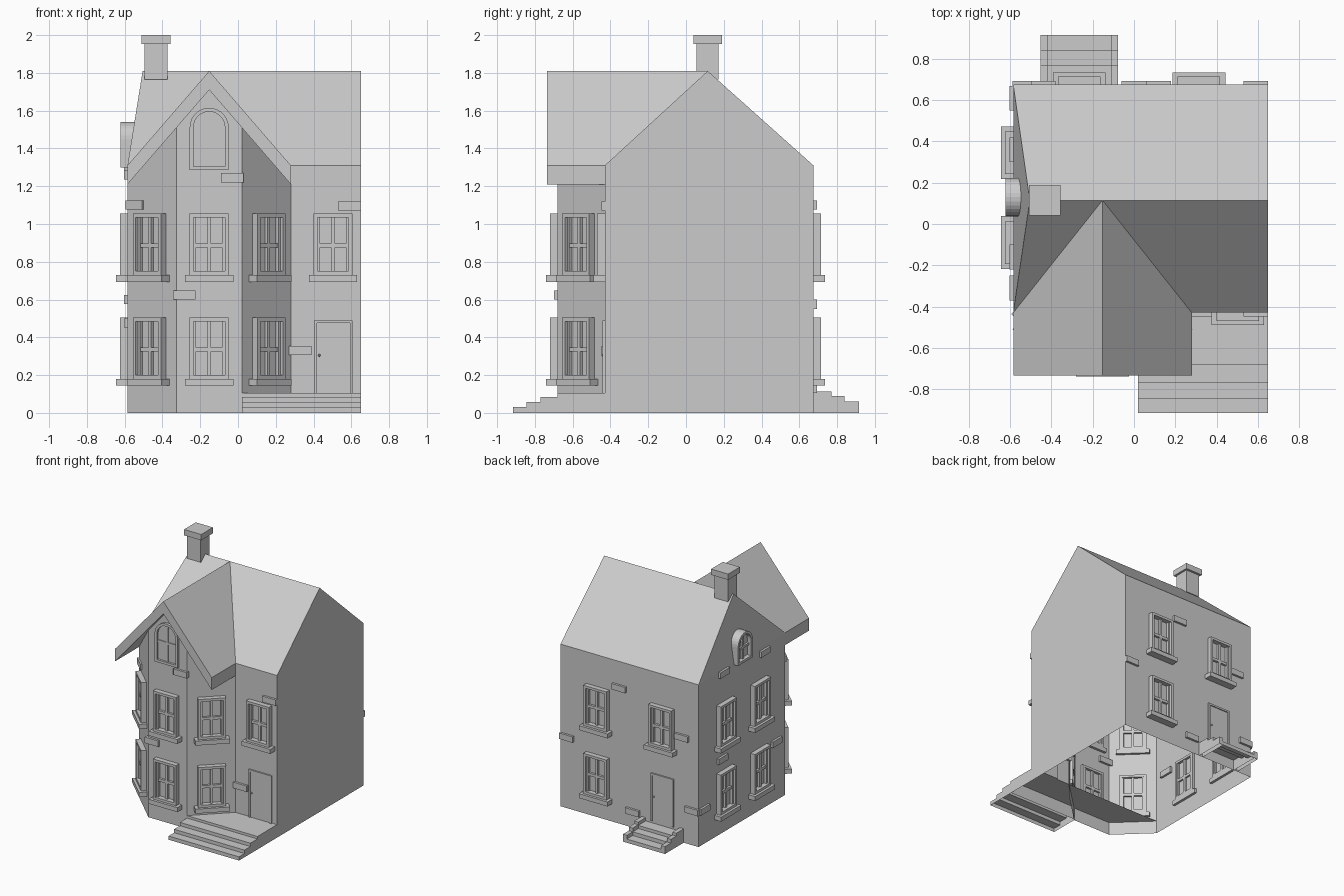
import bpy
import bmesh
from math import atan2, cos, sin, pi
from mathutils import Matrix, Vector

cube = bpy.data.objects.get("Cube")
if cube:
    bpy.data.objects.remove(cube)

grey = bpy.data.materials.new("plain_grey")
grey.use_nodes = True
grey.diffuse_color = (0.6, 0.6, 0.6, 1)
grey.node_tree.nodes["Principled BSDF"].inputs["Base Color"].default_value = (0.6, 0.6, 0.6, 1)

# Main dimensions
L, R, F, B = -0.585, 0.65, -0.43, 0.675
EAVE, RIDGE, RIDGE_Y = 1.31, 1.81, 0.115
LEAN = -0.505
BAY_X, BAY_R, BAY_F, ROOF_F = -0.1525, 0.28, -0.68, -0.735
BAY_HALF, SLAB, FLOOR = 0.1725, 0.1, 0.105
BL, BR = BAY_X - BAY_HALF, BAY_X + BAY_HALF


def finish(name, bm, matrix=None):
    bmesh.ops.remove_doubles(bm, verts=bm.verts, dist=0.0001)
    mesh = bpy.data.meshes.new(name)
    bm.to_mesh(mesh)
    bm.free()
    mesh.materials.append(grey)
    obj = bpy.data.objects.new(name, mesh)
    if matrix:
        obj.matrix_world = matrix
    bpy.context.collection.objects.link(obj)
    return obj


def sheet(name, polygons):
    bm = bmesh.new()
    for poly in polygons:
        bm.faces.new([bm.verts.new(p) for p in poly])
    return finish(name, bm)


def box(bm, x0, x1, y0, y1, z0, z1):
    size = Matrix.Diagonal((x1 - x0, y1 - y0, z1 - z0, 1))
    mid = Matrix.Translation(((x0 + x1) / 2, (y0 + y1) / 2, (z0 + z1) / 2))
    bmesh.ops.create_cube(bm, size=1, matrix=mid @ size)


def on_wall(x, y, z, angle):
    return Matrix.Translation((x, y, z)) @ Matrix.Rotation(angle, 4, 'Z')


# Walls: open-bottomed shell with a leaning left gable
def upright(a, b, z0, z1):
    return [(*a, z0), (*b, z0), (*b, z1), (*a, z1)]


left_peak, right_peak = (LEAN, RIDGE_Y, RIDGE), (R, RIDGE_Y, RIDGE)
sheet("main_walls", [
    upright((R, B), (L, B), 0, EAVE),
    upright((L, B), (L, F), 0, EAVE),
    [(L, B, EAVE), (L, F, EAVE), left_peak],
    [(R, F, 0), (R, B, 0), (R, B, EAVE), right_peak, (R, F, EAVE)],
    upright((BAY_R, F), (R, F), FLOOR, EAVE)])


def soffit(x):
    return RIDGE - SLAB - abs(x - BAY_X) * (RIDGE - EAVE) / (BAY_R - BAY_X)


sheet("bay_walls", [
    [(BL, BAY_F, 0), (BR, BAY_F, 0), (BR, BAY_F, soffit(BR)),
     (BAY_X, BAY_F, soffit(BAY_X)), (BL, BAY_F, soffit(BL))],
    [(L, F, 0), (BL, BAY_F, 0), (BL, BAY_F, soffit(BL)), (L, F, EAVE - SLAB)],
    [(BR, BAY_F, 0), (BAY_R, F, 0), (BAY_R, F, EAVE - SLAB), (BR, BAY_F, soffit(BR))]])
sheet("bay_and_porch_floor", [
    [(L, F, FLOOR), (BL, BAY_F, FLOOR), (R, BAY_F, FLOOR), (R, F, FLOOR)],
    upright((R, BAY_F), (R, F), 0, FLOOR)])

# Roof: main slopes meet the front gable at two valleys
cross = (BAY_X, RIDGE_Y, RIDGE)
sheet("main_roof", [
    [(R, B, EAVE), (L, B, EAVE), left_peak, right_peak],
    [(BAY_R, F, EAVE), (R, F, EAVE), right_peak, cross],
    [(L, F, EAVE), cross, left_peak]])
tip = (BAY_X, ROOF_F, RIDGE)
gable = []
for x, flip in ((L, False), (BAY_R, True)):
    low = Vector((0, 0, -SLAB))
    ridge, eave_f, eave_b = Vector(tip), Vector((x, ROOF_F, EAVE)), Vector((x, F, EAVE))
    ridge_b = Vector((BAY_X, F, RIDGE))
    polys = [[Vector(cross), eave_b, eave_f, ridge],
             [ridge, eave_f, eave_f + low, ridge + low],
             [eave_f, eave_b, eave_b + low, eave_f + low],
             [ridge + low, eave_f + low, eave_b + low, ridge_b + low]]
    gable += [p[::-1] if flip else p for p in polys]
sheet("bay_roof", gable)


# Casement window with frame, sash, glazing bars and sill
def window(name, matrix):
    bm = bmesh.new()
    w, h, t = 0.103, 0.325, 0.02
    for s in (-1, 1):
        a, b = sorted((s * w, s * (w - t)))
        box(bm, a, b, -0.04, 0.02, 0, h)
        a, b = sorted((s * (w - t), s * (w - t - 0.014)))
        box(bm, a, b, -0.022, 0.015, 0, h)
    for z0, z1 in ((0, t), (h - t, h)):
        box(bm, t - w, w - t, -0.04, 0.02, z0, z1)
    box(bm, -0.01, 0.01, -0.018, 0.015, t, h - t)
    box(bm, t - w, w - t, -0.018, 0.015, 0.145, 0.167)
    box(bm, -0.128, 0.128, -0.06, 0.02, -0.036, 0)
    finish(name, bm, matrix)


# Round-headed window
def arch_window(name, matrix, w, h, depth, back):
    bm = bmesh.new()
    spring, t = h - w, 0.02

    def outline(r):
        pts = [(-r, w - r)]
        pts += [(-r * cos(i * pi / 14), spring + r * sin(i * pi / 14)) for i in range(15)]
        return pts + [(r, w - r)]

    outer, inner = outline(w), outline(w - t)
    n = len(outer)
    rings = [[bm.verts.new((x, y, z)) for x, z in ring] for y, ring in
             ((-depth, outer), (-depth, inner), (back, inner), (back, outer))]
    for k in range(4):
        for i in range(n):
            j = (i + 1) % n
            a, b = rings[k], rings[(k + 1) % 4]
            bm.faces.new((a[i], a[j], b[j], b[i]))
    bmesh.ops.recalc_face_normals(bm, faces=bm.faces)
    bm.faces.new([bm.verts.new((x, -0.003, z)) for x, z in reversed(inner)])
    box(bm, -0.008, 0.008, -depth * 0.5, back, t, h - t)
    box(bm, t - w, w - t, -depth * 0.5, back, spring * 0.7, spring * 0.7 + 0.018)
    finish(name, bm, matrix)


slant = atan2(BL - L, F - BAY_F)
slant = pi / 2 - slant
spots = {"bay_centre": (BAY_X, BAY_F, 0),
         "bay_right": ((L + BL) / 2, (F + BAY_F) / 2, -slant),
         "bay_left": ((BAY_R + BR) / 2, (F + BAY_F) / 2, slant),
         "side_front": (L, -0.09, -pi / 2), "side_back": (L, 0.345, -pi / 2),
         "rear_left": (0.315, B, pi)}
for name, (x, y, angle) in spots.items():
    for floor, z in (("lower", 0.18), ("upper", 0.73)):
        window(f"{name}_{floor}_window", on_wall(x, y, z, angle))
window("front_upper_window", on_wall(0.503, F, 0.73, 0))
window("rear_right_upper_window", on_wall(-0.265, B, 0.73, pi))
arch_window("front_arch_window", on_wall(BAY_X, BAY_F, 1.285, 0), 0.103, 0.33, 0.02, 0.015)
arch_window("side_arch_window", on_wall(L, 0.13, 1.3, -pi / 2), 0.093, 0.24, 0.037, 0.04)


# Doors with thin frame and knob
def door(name, matrix):
    bm = bmesh.new()
    box(bm, -0.088, 0.088, -0.004, 0.01, 0, 0.37)
    for s in (-1, 1):
        a, b = sorted((s * 0.102, s * 0.088))
        box(bm, a, b, -0.012, 0.01, 0, 0.385)
    box(bm, -0.088, 0.088, -0.012, 0.01, 0.37, 0.385)
    bmesh.ops.create_icosphere(bm, subdivisions=1, radius=0.008,
                               matrix=Matrix.Translation((-0.075, -0.011, 0.2)))
    finish(name, bm, matrix)


door("front_door", on_wall(0.505, F, FLOOR, 0))
door("rear_door", on_wall(-0.265, B, FLOOR, pi))


# Stairs: stepped profile without an underside
def stairs(name, half, treads, end, matrix):
    profile = [(treads[0][0], 0)]
    z = 0
    for y, top in treads:
        if z:
            profile.append((y, z))
        profile.append((y, top))
        z = top
    profile += [(end, z), (end, 0)]
    sides = [[(s * half, y, z) for y, z in profile] for s in (-1, 1)]
    polys = [sides[0][::-1], sides[1]]
    for i in range(len(profile) - 1):
        polys.append([sides[0][i], sides[1][i], sides[1][i + 1], sides[0][i + 1]])
    obj = sheet(name, polys)
    obj.matrix_world = matrix


stairs("front_steps", 0.315, [(-0.915, 0.03), (-0.845, 0.058), (-0.77, 0.085), (-0.68, FLOOR)],
       -0.67, on_wall(0.335, 0, 0, 0))
stairs("rear_steps", 0.155, [(-0.24, 0.03), (-0.165, 0.06), (-0.095, 0.085)],
       0, on_wall(-0.265, B, 0, pi))
for s in (-1, 1):
    stairs("rear_step_kerb", 0.0175, [(-0.24, 0.06), (-0.165, 0.09), (-0.095, 0.112)],
           0, on_wall(-0.265 + s * 0.17, B, 0, pi))

# Scattered raised bricks
bricks = [(-0.285, BAY_F, 0.625, 0), (-0.03, BAY_F, 1.245, 0), (0.33, F, 0.33, 0),
          (0.59, F, 1.095, 0), (-0.54, -0.465, 1.1, -slant),
          (L, 0.36, 1.29, -pi / 2), (L, -0.16, 1.26, -pi / 2), (L, 0.38, 0.6, -pi / 2),
          (L, -0.31, 0.475, -pi / 2), (L, 0.61, 0.28, -pi / 2),
          (0.12, B, 1.1, pi), (-0.44, B, 0.85, pi), (0.59, B, 0.575, pi),
          (0, B, 0.13, pi), (-0.53, B, 0.28, pi)]
for x, y, z, angle in bricks:
    bm = bmesh.new()
    box(bm, -0.06, 0.06, -0.018, 0.018, -0.024, 0.024)
    finish("raised_brick", bm, on_wall(x, y, z, angle))

# Chimney and cap
bm = bmesh.new()
box(bm, -0.495, -0.373, 0.055, 0.172, 1.765, 1.955)
box(bm, -0.51, -0.357, 0.04, 0.19, 1.953, 2.0)
finish("chimney", bm)
